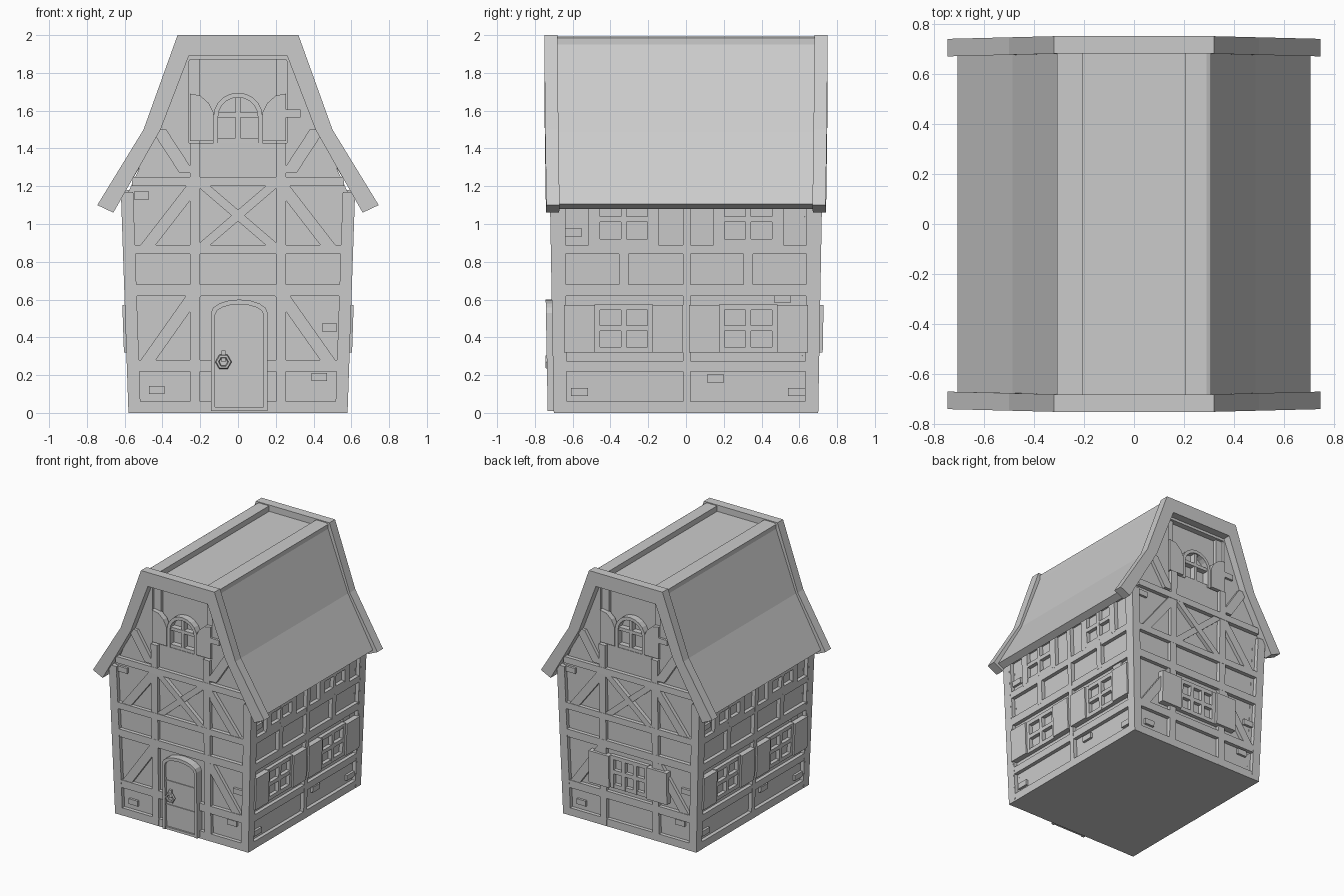
import bpy, bmesh, math
from mathutils import Matrix, Vector

cube = bpy.data.objects.get("Cube")
if cube:
    bpy.data.objects.remove(cube, do_unlink=True)

GREY = (0.6, 0.6, 0.6, 1)
mat = bpy.data.materials.new("plain grey")
mat.use_nodes = True
mat.diffuse_color = GREY
mat.node_tree.nodes["Principled BSDF"].inputs["Base Color"].default_value = GREY

FRONT, RIGHT, BACK, LEFT = range(4)
ENDS, SIDES = (FRONT, BACK), (RIGHT, LEFT)
PANEL = -0.03
parts = {}


def place(wall, u, v, d):
    """Wall coordinates (across, up, outward) to the leaning wall plane."""
    h = min(v, 1.2)
    reach = 0.70 + 0.018 * h if wall in ENDS else 0.58 + 0.034 * h
    return Matrix.Rotation(wall * math.pi / 2, 3, 'Z') @ Vector((u, -reach - d, v))


def loft(name, a, b):
    """Closed solid between two matching outlines, added to a named part."""
    bm = parts.setdefault(name, bmesh.new())
    va = [bm.verts.new(p) for p in a]
    vb = [bm.verts.new(p) for p in b]
    n = len(va)
    bm.faces.new(va)
    bm.faces.new(vb[::-1])
    for i in range(n):
        j = (i + 1) % n
        bm.faces.new((va[i], vb[i], vb[j], va[j]))


def prism(name, wall, pts, d0, d1):
    loft(name, [place(wall, u, v, d0) for u, v in pts],
         [place(wall, u, v, d1) for u, v in pts])


def box(name, wall, u0, u1, v0, v1, d0=-0.06, d1=0.0):
    prism(name, wall, [(u0, v0), (u1, v0), (u1, v1), (u0, v1)], d0, d1)


def brace(wall, u0, v0, u1, v1, w=0.04, d=-0.005):
    pts = [(u0 - w, v0), (u0 + w, v0), (u1 + w, v1), (u1 - w, v1)]
    prism("braces", wall, pts, -0.06, d)


def arch(half, base, spring, top, n=10, c=0.0):
    curve = [(c + half * math.cos(math.pi * i / n),
              spring + (top - spring) * math.sin(math.pi * i / n)) for i in range(n + 1)]
    return [(c + half, base)] + curve + [(c - half, base)]


def window(wall, u0, u1, v0, v1, cols=2, rows=2, t=0.03, d=0.0):
    for i in range(cols + 1):
        u = u0 + (u1 - u0 - t) * i / cols
        box("window_frames", wall, u, u + t, v0, v1, -0.05, d)
    for j in range(rows + 1):
        v = v0 + (v1 - v0 - t) * j / rows
        box("window_frames", wall, u0, u1, v, v + t, -0.05, d - 0.001)


def mirrored(pts):
    return pts + [(-x, z) for x, z in reversed(pts)]


# Inner core and recessed plaster panels
loft("core", [(x, y, 0) for x, y in ((.5, .62), (-.5, .62), (-.5, -.62), (.5, -.62))],
     [(x, y, 1.2) for x, y in ((.54, .64), (-.54, .64), (-.54, -.64), (.54, -.64))])
gable = mirrored([(.54, 1.15), (.42, 1.47), (.27, 1.92)])
loft("core", [(x, -.645, z) for x, z in gable], [(x, .645, z) for x, z in gable])
for wall in ENDS:
    half = [(.55, 0), (.59, 1.15), (.44, 1.47), (.28, 1.9), (.26, 1.9), (.26, 1.43)]
    prism("plaster", wall, mirrored(half), -0.09, PANEL)
for wall in SIDES:
    prism("plaster", wall, mirrored([(.67, 0), (.69, 1.15)]), -0.09, PANEL)

# Timber frame of the gable walls
for wall in ENDS:
    for v0, v1 in ((0, .06), (.22, .28), (.62, .68), (.84, .89), (1.2, 1.25)):
        box("rails", wall, -.56, .56, v0, v1, -0.06, -0.001)
    for s in (-1, 1):
        prism("corner_posts", wall,
              [(s * .515, 0), (s * .58, 0), (s * .62, 1.17), (s * .555, 1.17)], -0.065, 0)
        box("posts", wall, s * .2, s * .255, 0, 1.43)
        brace(wall, s * .475, .28, s * .235, .62)
        brace(wall, s * .475, .89, s * .235, 1.2)
        brace(wall, s * .27, 1.27, s * .42, 1.5)
        brace(wall, s * -.18, .89, s * .18, 1.2, .035, -.004 - .002 * s)
        # Recessed attic bay
        box("attic_posts", wall, s * .2, s * .26, 1.43, 1.9, -0.09, -0.05)
        shutter = [(s * .13, 1.44), (s * .255, 1.44), (s * .255, 1.69),
                   (s * .2, 1.68), (s * .155, 1.64), (s * .13, 1.59)]
        prism("attic_shutters", wall, shutter, -0.06, -0.015)
    ring = arch(.13, 1.43, 1.57, 1.695) + arch(.105, 1.43, 1.57, 1.67)[::-1]
    prism("attic_window", wall, ring, -0.09, -0.025)
    box("attic_window", wall, -.012, .012, 1.43, 1.68, -0.09, -0.035)
    for v in (1.43, 1.565):
        box("attic_window", wall, -.12, .12, v, v + .025, -0.09, -0.034)
    for u, v in ((-.55, 1.13), (.25, 1.565), (.445, .43), (.39, .17), (-.47, .1)):
        box("bricks", wall, u, u + .08, v, v + .042, -0.05, -0.012)

# Timber frame, windows and shutters of the long walls
for wall in SIDES:
    for v0, v1 in ((0, .06), (.22, .275), (.62, .68), (.84, .89), (1.13, 1.18)):
        box("rails", wall, -.68, .68, v0, v1, -0.06, -0.001)
    for s in (-1, 1):
        prism("corner_posts", wall,
              [(s * .63, 0), (s * .698, 0), (s * .719, 1.17), (s * .64, 1.17)], -0.065, -0.0005)
        box("posts", wall, s * .305, s * .355, .66, .86)
        c = s * .33
        for v0, v1 in ((.32, .575), (.89, 1.16)):
            window(wall, c - .155, c + .155, v0, v1)
        for t in (-1, 1):
            box("posts", wall, c + t * .15, c + t * .185, .88, 1.16)
            box("shutters", wall, c + t * .152, c + t * .315, .32, .57, -0.04, 0.013)
    box("posts", wall, -.015, .025, 0, 1.17)
    for u, v in ((-.61, .09), (.11, .16), (.54, .09), (.465, .585), (-.64, .935)):
        box("bricks", wall, u, u + .09, v, v + .042, -0.05, -0.012)

# Ground floor window on the back
window(BACK, -.165, .165, .32, .575, 3)
for s in (-1, 1):
    box("shutters", BACK, s * .165, s * .34, .32, .57, -0.04, 0.018)

# Arched door with frame, bands and ring handle
DOOR = 0.007
prism("door", FRONT, arch(.135, .015, .52, .58, 8, DOOR), -0.04, 0.012)
prism("door_frame", FRONT, arch(.15, .01, .53, .6, 8, DOOR)
      + arch(.128, .01, .52, .575, 8, DOOR)[::-1], -0.04, 0.032)
for v in (.195, .385):
    box("door_bands", FRONT, DOOR - .128, DOOR + .128, v, v + .012, 0, 0.018)
box("door_bands", FRONT, DOOR - .128, DOOR + .128, .01, .03, 0, 0.025)
box("handle_stem", FRONT, -.088, -.066, .27, .33, 0, 0.03)
bpy.ops.mesh.primitive_torus_add(location=(-.077, -.733, .27), rotation=(math.pi / 2, 0, 0),
                                 major_radius=.033, minor_radius=.011,
                                 major_segments=6, minor_segments=6)
handle = bpy.context.object
handle.name = "door_handle"
handle.data.materials.append(mat)

# Flared roof slab with a sunken channel along the top
roof = mirrored([(.655, 1.08), (.41, 1.48), (.255, 1.87)])
over = mirrored([(.705, 1.105), (.485, 1.49), (.308, 1.95), (.308, 1.985),
                 (.29, 1.993), (.205, 1.993), (.205, 1.95)])
outline = over + roof[::-1][:3] + roof[:3][::-1]
loft("roof", [(x, -.69, z) for x, z in outline], [(x, .69, z) for x, z in outline])

# Gable boards, drawn back slightly towards the eaves
board = mirrored([(.745, 1.10), (.5, 1.5), (.32, 2.0)])
board += mirrored([(.66, 1.06), (.41, 1.5), (.26, 1.89)])[::-1]
for s in (-1, 1):
    def edge(y):
        return [(x, s * (y - .025 * max(0, abs(x) - .32)), z) for x, z in board]
    loft("gable_boards", edge(.68), edge(.75))

for name, bm in parts.items():
    bmesh.ops.recalc_face_normals(bm, faces=bm.faces)
    mesh = bpy.data.meshes.new(name)
    bm.to_mesh(mesh)
    bm.free()
    mesh.materials.append(mat)
    bpy.context.scene.collection.objects.link(bpy.data.objects.new(name, mesh))
